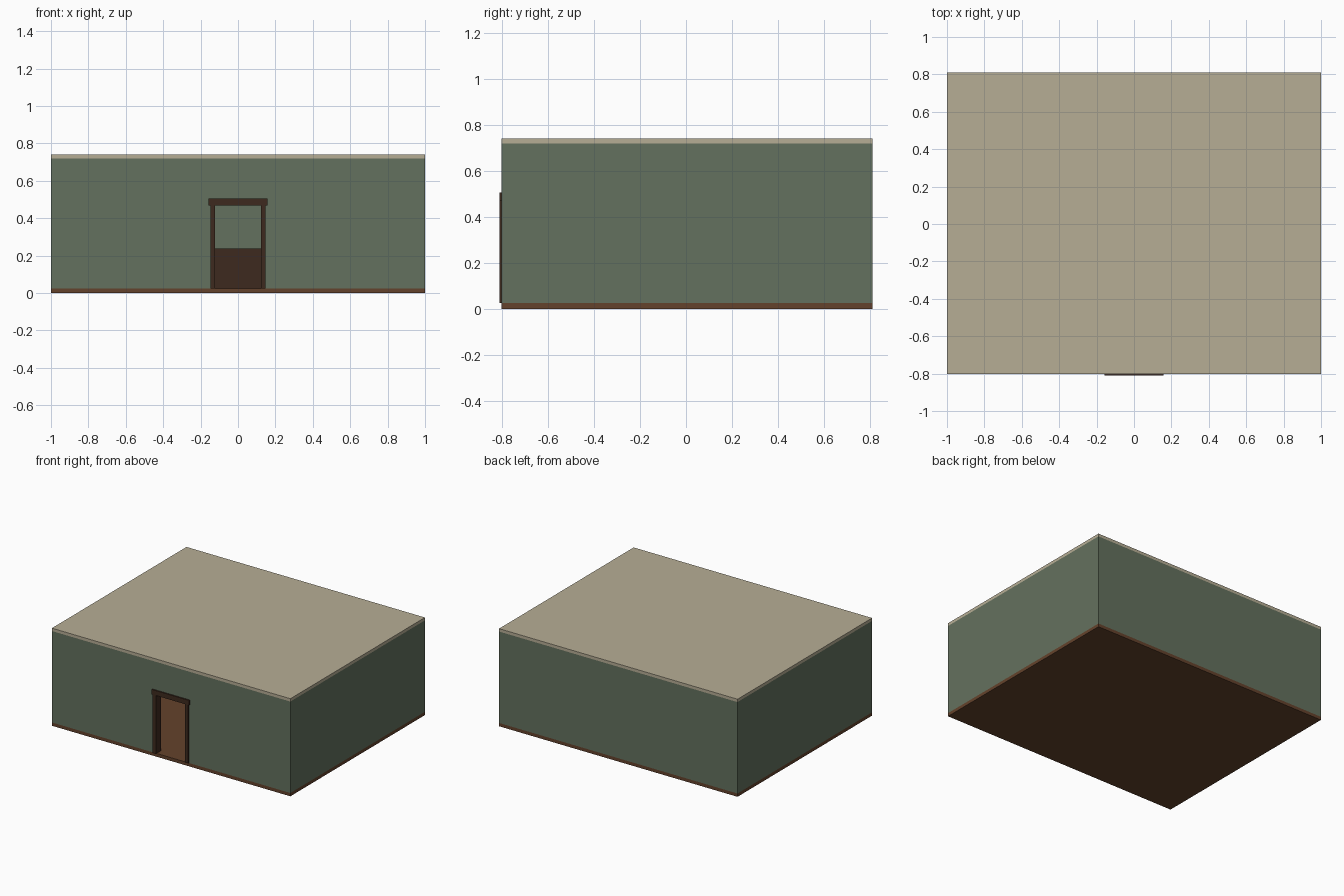
import bpy

if "Cube" in bpy.data.objects:
    bpy.data.objects.remove(bpy.data.objects["Cube"])


def material(name, rgb):
    m = bpy.data.materials.new(name)
    m.diffuse_color = (*rgb, 1)
    m.use_nodes = True
    m.node_tree.nodes["Principled BSDF"].inputs["Base Color"].default_value = m.diffuse_color
    return m


GREEN = material("green_paint", (0.127, 0.165, 0.112))
CREAM = material("cream_plaster", (0.47, 0.42, 0.30))
BROWN = material("floor_wood", (0.127, 0.055, 0.025))
DARK = material("dark_wood", (0.048, 0.023, 0.013))


def box(name, x, y, z, mat=None):
    """Box from (min, max) ranges on each axis."""
    bpy.ops.mesh.primitive_cube_add(size=1, location=[sum(r) / 2 for r in (x, y, z)])
    ob = bpy.context.object
    ob.name = name
    ob.scale = [r[1] - r[0] for r in (x, y, z)]
    bpy.ops.object.transform_apply(location=False, rotation=False, scale=True)
    if mat:
        ob.data.materials.append(mat)
    return ob


def cut(ob, cutter):
    cutter.hide_render = True
    cutter.hide_set(True)
    mod = ob.modifiers.new("cut", 'BOOLEAN')
    mod.operation = 'DIFFERENCE'
    mod.solver = 'EXACT'
    mod.object = cutter


X, Y0, Y1 = 1.0, -0.801, 0.811      # outer footprint
FLOOR, CEIL, TOP = 0.025, 0.718, 0.74
WALL, PANEL = 0.04, 0.01            # wall and panelling thickness
FRONT = -0.811                      # face of the door casing
BACK = Y0 + WALL + PANEL            # inner face of the door casing


def ring(name, outset, thick, z, mat):
    """Four-sided band following the room, inset from the outer footprint."""
    i, j = outset, outset + thick
    ob = box(name, (-X + i, X - i), (Y0 + i, Y1 - i), z, mat)
    cut(ob, box(name + "_cutter", (-X + j, X - j), (Y0 + j, Y1 - j), (z[0] - 0.1, z[1] + 0.1)))
    return ob


# floor and ceiling slabs
box("floor", (-X, X), (Y0, Y1), (0, FLOOR), BROWN)
box("ceiling", (-X, X), (Y0, Y1), (CEIL, TOP), CREAM)

# walls and low interior panelling, both opened for the doorway
walls = ring("walls", 0, WALL, (FLOOR, CEIL), GREEN)
panelling = ring("wall_panelling", WALL, PANEL, (FLOOR, 0.238), DARK)
doorway = box("doorway_cutter", (-0.146, 0.146), (Y0 - 0.1, BACK + 0.05), (-0.1, 0.485))
cut(walls, doorway)
cut(panelling, doorway)

# door frame lining the opening
for side, s in (("left", -1), ("right", 1)):
    box("door_post_" + side, sorted((s * 0.122, s * 0.148)), (FRONT, BACK), (FLOOR, 0.468), DARK)
box("door_header", (-0.157, 0.157), (FRONT, BACK), (0.468, 0.505), DARK)
